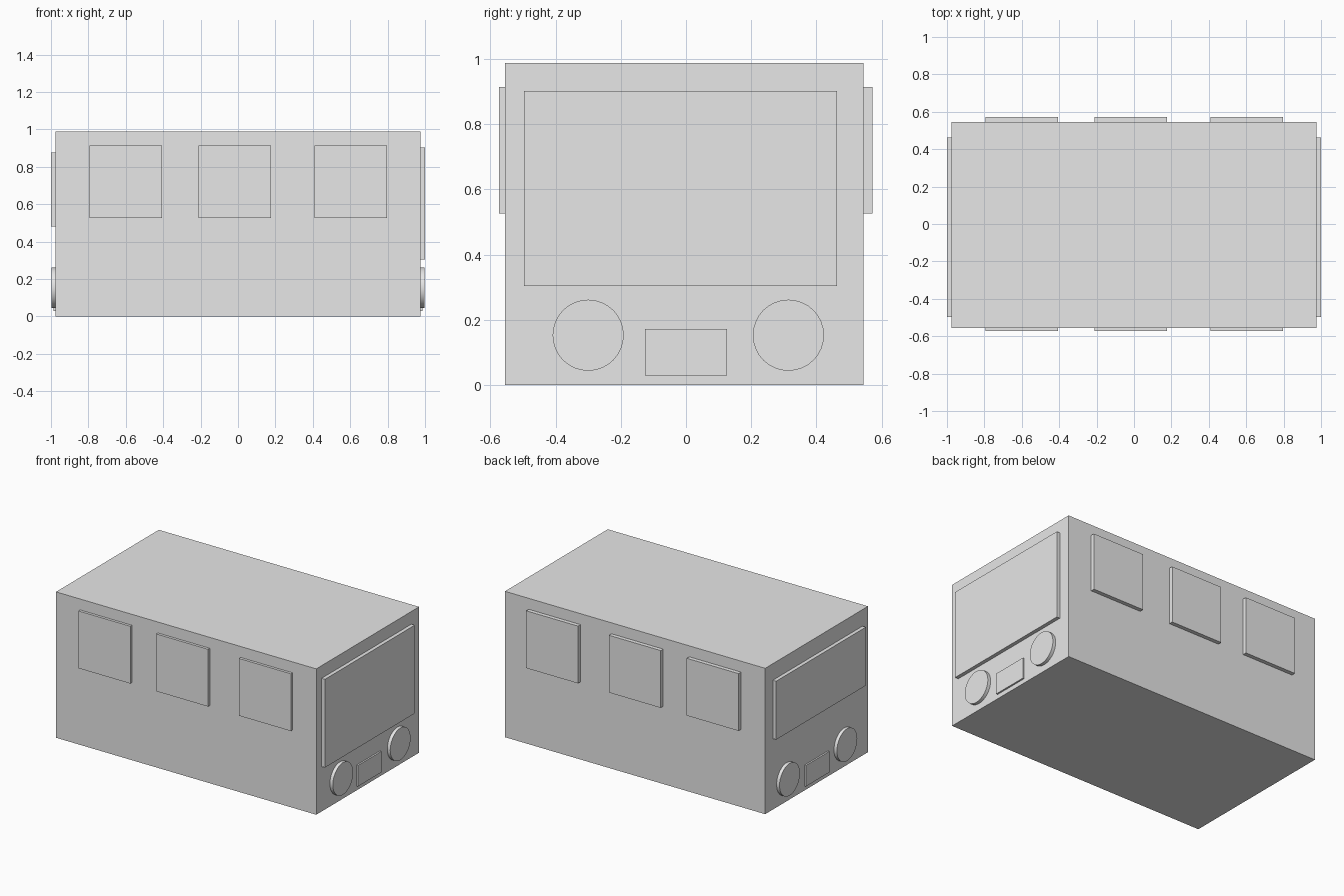
import bpy
import math

if "Cube" in bpy.data.objects:
    bpy.data.objects.remove(bpy.data.objects["Cube"], do_unlink=True)

grey = bpy.data.materials.new("plain_grey")
grey.use_nodes = True
colour = (0.8, 0.8, 0.8, 1)
grey.diffuse_color = colour
grey.node_tree.nodes["Principled BSDF"].inputs["Base Color"].default_value = colour


def finish(name):
    obj = bpy.context.object
    obj.name = name
    obj.data.materials.append(grey)
    return obj


def box(name, x, y, z):
    """Box spanning the given (low, high) range on each axis."""
    spans = (x, y, z)
    bpy.ops.mesh.primitive_cube_add(size=1, location=[(a + b) / 2 for a, b in spans])
    bpy.context.object.scale = [abs(b - a) for a, b in spans]
    bpy.ops.object.transform_apply(location=False, rotation=False, scale=True)
    return finish(name)


def disc(name, x, y, z, radius):
    """Round lamp with its axis along x."""
    bpy.ops.mesh.primitive_cylinder_add(
        vertices=32, radius=radius, depth=abs(x[1] - x[0]),
        location=(sum(x) / 2, y, z), rotation=(0, math.pi / 2, 0))
    bpy.ops.object.shade_smooth_by_angle(angle=math.radians(30))
    return finish(name)


# Body
END = 0.975
RIGHT, LEFT = -0.555, 0.545
box("body", (-END, END), (RIGHT, LEFT), (0, 0.988))

# Three windows along each long side
for i, x in enumerate((-0.6, -0.017, 0.603)):
    for side, y in (("near", (-0.573, RIGHT + 0.01)), ("far", (LEFT - 0.01, 0.572))):
        box(f"{side}_side_window_{i + 1}", (x - 0.194, x + 0.194), y, (0.526, 0.914))

# Windscreen, lamps and plate on both ends
for end, s, sill, head in (("front", 1, 0.304, 0.902), ("rear", -1, 0.48, 0.876)):
    inner = s * (END - 0.01)
    box(end + "_windscreen", (inner, s), (-0.497, 0.463), (sill, head))
    box(end + "_number_plate", (inner, s * 0.986), (-0.126, 0.126), (0.03, 0.172))
    for side, y in (("right", -0.3), ("left", 0.314)):
        disc(f"{end}_{side}_lamp", (inner, s * 0.997), y, 0.153, 0.109)
